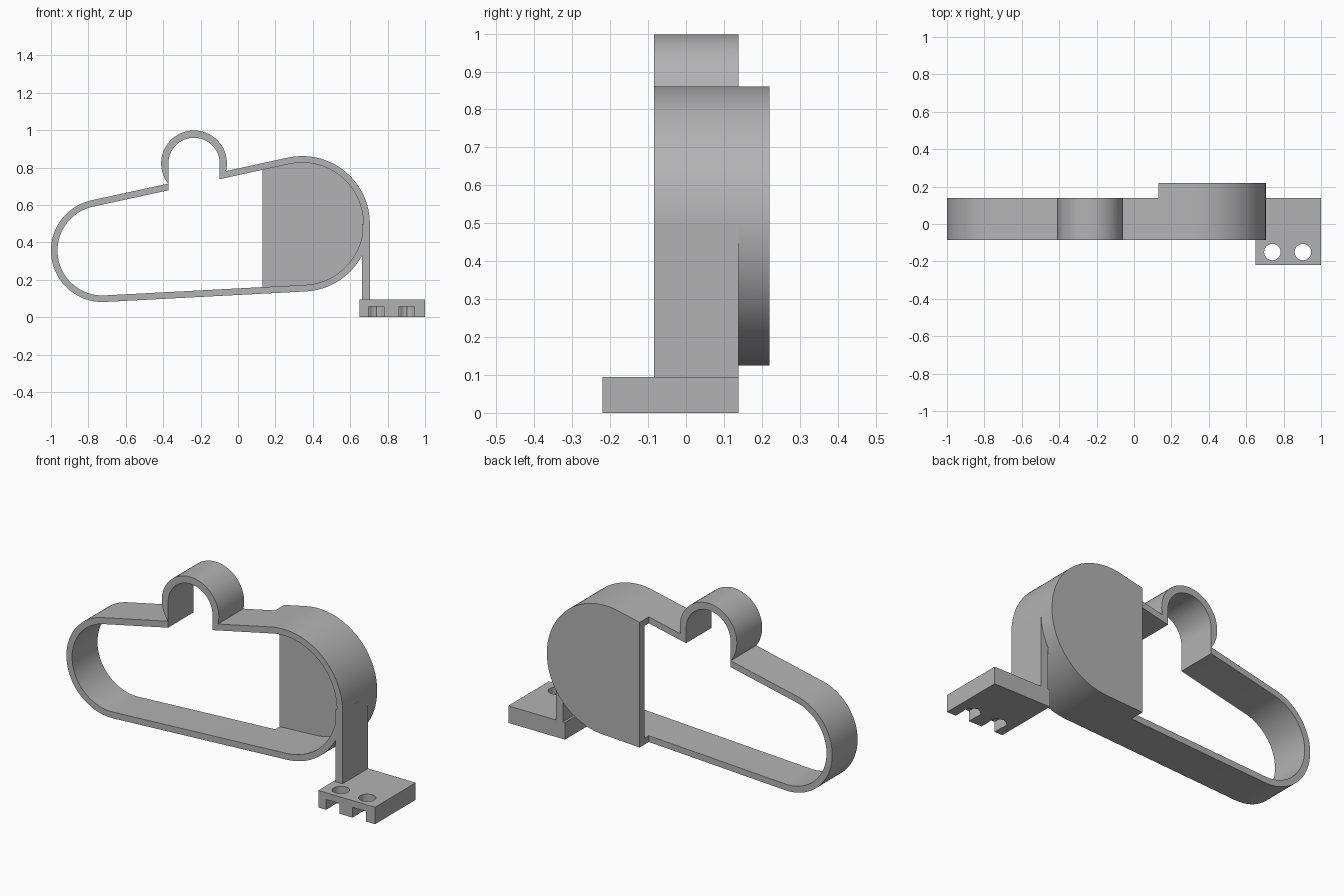
import bpy, bmesh
from math import cos, sin, acos, atan2, hypot, pi

if "Cube" in bpy.data.objects:
    bpy.data.objects.remove(bpy.data.objects["Cube"])

grey = bpy.data.materials.new("plain grey")
grey.use_nodes = True
colour = (0.45, 0.45, 0.45, 1)
grey.diffuse_color = colour
grey.node_tree.nodes["Principled BSDF"].inputs["Base Color"].default_value = colour

# Main dimensions (x, z centres and radii of the round parts)
SMALL, R_SMALL = (-0.725, 0.356), 0.275
LARGE, R_LARGE = (0.343, 0.499), 0.362
BUMP, R_BUMP, R_SLOT = (-0.235, 0.822), 0.176, 0.137
WALL = 0.035
FRONT, MID, BACK = -0.085, 0.139, 0.22
DRUM_X = 0.132

# Directions of the normals of the two straight tangent runs
dx, dz = LARGE[0] - SMALL[0], LARGE[1] - SMALL[1]
tilt, swing = atan2(dz, dx), acos((R_SMALL - R_LARGE) / hypot(dx, dz))
UP, DOWN = tilt + swing, tilt - swing


def arc(c, r, a, b, n=40):
    return [(c[0] + r * cos(a + (b - a) * i / n), c[1] + r * sin(a + (b - a) * i / n))
            for i in range(n + 1)]


def run_z(x, angle, inset):
    """Height of a straight run at x."""
    k = LARGE[0] * cos(angle) + LARGE[1] * sin(angle) + R_LARGE - inset
    return (k - x * cos(angle)) / sin(angle)


def solid(name, loops, start, end, axis="y"):
    """Extrude a profile, with optional holes, along y or z."""
    bm = bmesh.new()
    for pts in loops:
        vs = [bm.verts.new((u, start, v) if axis == "y" else (u, v, start)) for u, v in pts]
        for i, v in enumerate(vs):
            bm.edges.new((vs[i - 1], v))
    bmesh.ops.triangle_fill(bm, edges=bm.edges[:], use_beauty=True)
    out = bmesh.ops.extrude_face_region(bm, geom=bm.faces[:])["geom"]
    step = (0, end - start, 0) if axis == "y" else (0, 0, end - start)
    bmesh.ops.translate(bm, vec=step, verts=[g for g in out if isinstance(g, bmesh.types.BMVert)])
    bmesh.ops.recalc_face_normals(bm, faces=bm.faces[:])
    mesh = bpy.data.meshes.new(name)
    bm.to_mesh(mesh)
    bm.free()
    mesh.materials.append(grey)
    ob = bpy.data.objects.new(name, mesh)
    bpy.context.collection.objects.link(ob)
    return ob


def rect(x0, x1, v0, v1):
    return [(x0, v0), (x1, v0), (x1, v1), (x0, v1)]


def combine(ob, other, operation):
    """Apply a boolean and remove the tool object."""
    mod = ob.modifiers.new("join", "BOOLEAN")
    mod.object, mod.operation, mod.solver = other, operation, "EXACT"
    bpy.context.view_layer.objects.active = ob
    bpy.ops.object.modifier_apply(modifier=mod.name)
    bpy.data.objects.remove(other)


def finish(ob):
    bpy.ops.object.select_all(action="DESELECT")
    ob.select_set(True)
    bpy.context.view_layer.objects.active = ob
    bpy.ops.object.shade_smooth_by_angle(angle=pi / 6)


# Belt-shaped loop with a round bump on its upper run
gap = (BUMP[0] - LARGE[0]) * cos(UP) + (BUMP[1] - LARGE[1]) * sin(UP) - R_LARGE
spread = acos(-gap / R_BUMP)
outer = (arc(LARGE, R_LARGE, DOWN, UP, 64) + arc(BUMP, R_BUMP, UP - spread, UP + spread)
         + arc(SMALL, R_SMALL, UP, DOWN + 2 * pi))
right, left = BUMP[0] + R_SLOT, BUMP[0] - R_SLOT
inner = (arc(LARGE, R_LARGE - WALL, DOWN, UP, 64) + [(right, run_z(right, UP, WALL))]
         + arc(BUMP, R_SLOT, 0, pi) + [(left, run_z(left, UP, WALL))]
         + arc(SMALL, R_SMALL - WALL, UP, DOWN + 2 * pi))
guard = solid("guard_loop", [outer, inner], FRONT, BACK)

# Only the large end reaches the full depth
combine(guard, solid("depth_cutter", [rect(-1.2, DRUM_X, -0.2, 1.2)], MID, BACK + 0.1),
        "DIFFERENCE")

# Back plate closing the large end
half = WALL / 2
plate = ([(DRUM_X, run_z(DRUM_X, DOWN, half))] + arc(LARGE, R_LARGE - half, DOWN, UP, 64)
         + [(DRUM_X, run_z(DRUM_X, UP, half))])
combine(guard, solid("back_plate", [plate], BACK - 0.042, BACK), "UNION")

# Post carrying the loop
post_x = LARGE[0] + R_LARGE
combine(guard, solid("post", [rect(post_x - 0.042, post_x, 0.095, LARGE[1])], FRONT, MID),
        "UNION")
finish(guard)

# Foot with two screw holes and nut slots open to the front
foot = solid("mounting_foot", [rect(0.65, 1.0, -BACK, MID)], 0, 0.095, "z")
for x in (0.74, 0.903):
    hole = solid("hole_cutter", [arc((x, -0.15), 0.044, 0, 2 * pi, 32)[:-1]], -0.1, 0.2, "z")
    w = 0.0415
    slot = [(x - w, -0.3), (x + w, -0.3), (x + w, -0.126), (x, -0.102), (x - w, -0.126)]
    combine(foot, hole, "DIFFERENCE")
    combine(foot, solid("slot_cutter", [slot], -0.1, 0.057, "z"), "DIFFERENCE")
finish(foot)
